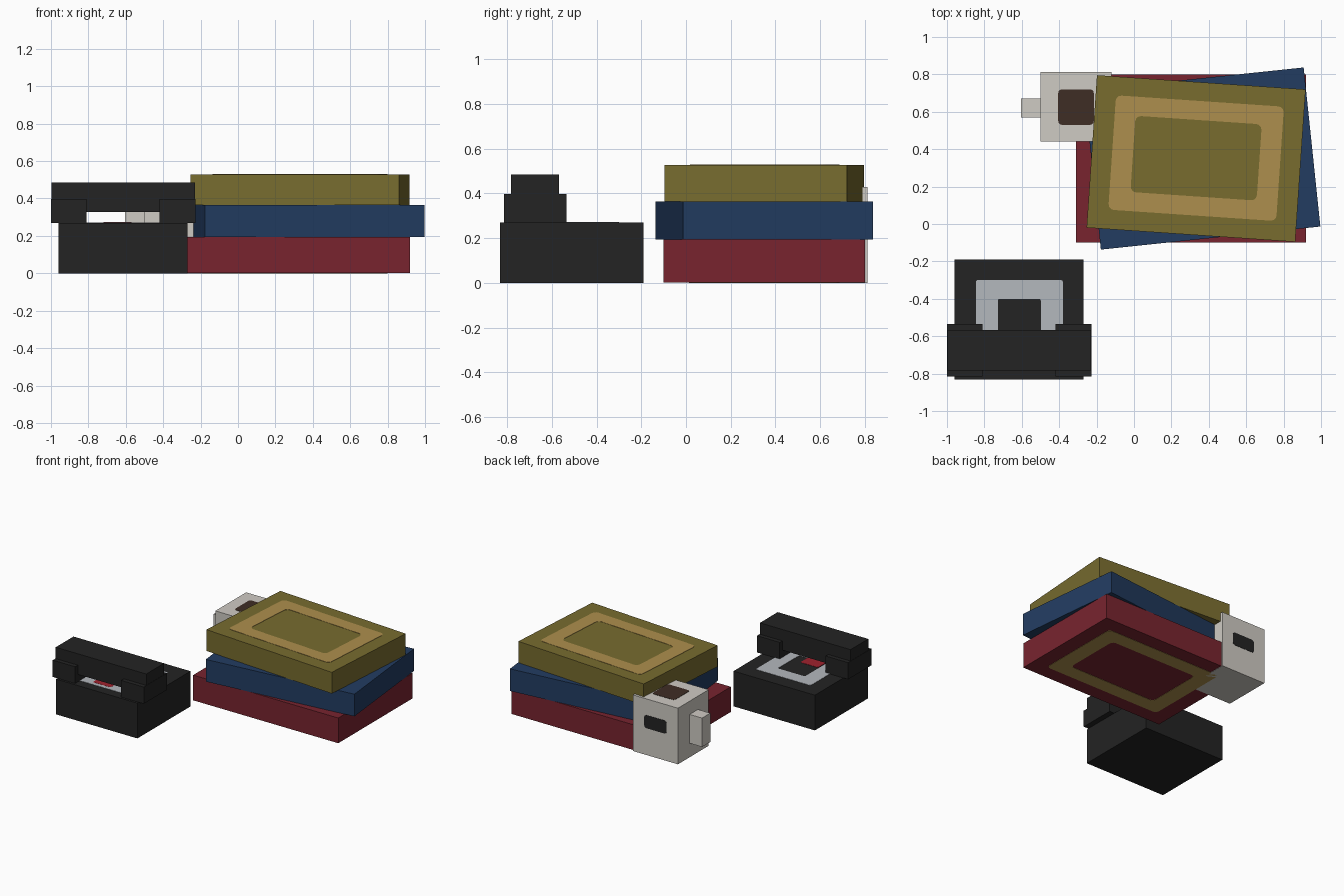
import bpy, bmesh
from math import radians, cos, sin, pi

cube = bpy.data.objects.get("Cube")
if cube:
    bpy.data.objects.remove(cube, do_unlink=True)


def material(name, hex_code):
    rgb = [int(hex_code[i:i + 2], 16) / 255 for i in (0, 2, 4)]
    lin = [c / 12.92 if c < 0.04 else ((c + 0.055) / 1.055) ** 2.4 for c in rgb]
    m = bpy.data.materials.new(name)
    m.use_nodes = True
    m.diffuse_color = (*lin, 1)
    m.node_tree.nodes["Principled BSDF"].inputs["Base Color"].default_value = (*lin, 1)
    return m


RED = material("dark_red", "78242F")
BLUE = material("navy_blue", "223C61")
OLIVE = material("olive", "786C2F")
TAN = material("tan", "AE8F4D")
BLACK = material("black", "232323")
SILVER = material("silver_grey", "B4B8BE")
CERAMIC = material("warm_white", "CFCBC4")
COFFEE = material("coffee_brown", "3E2D25")
LABEL = material("label_red", "A0222E")


def finish(name, bm, mat, loc, rot=(0, 0, 0)):
    bmesh.ops.recalc_face_normals(bm, faces=bm.faces)
    mesh = bpy.data.meshes.new(name)
    bm.to_mesh(mesh)
    bm.free()
    mesh.materials.append(mat)
    ob = bpy.data.objects.new(name, mesh)
    ob.location = loc
    ob.rotation_euler = [radians(a) for a in rot]
    bpy.context.collection.objects.link(ob)
    return ob


def box(name, mat, x, y, z, turn=0):
    """Box from its low and high limits, turned about its own centre."""
    bm = bmesh.new()
    bmesh.ops.create_cube(bm, size=1)
    bmesh.ops.scale(bm, verts=bm.verts, vec=[b - a for a, b in (x, y, z)])
    return finish(name, bm, mat, [(a + b) / 2 for a, b in (x, y, z)], (0, 0, turn))


def rounded(bm, w, h, r):
    """Loop of vertices around a rectangle with rounded corners."""
    verts = []
    for k, (sx, sy) in enumerate(((1, 1), (-1, 1), (-1, -1), (1, -1))):
        for i in range(4):
            a = (k + i / 3) * pi / 2
            verts.append(bm.verts.new((sx * (w / 2 - r) + r * cos(a),
                                       sy * (h / 2 - r) + r * sin(a), 0)))
    return verts


def plate(name, mat, size, loc, rot=(0, 0, 0), hole=None, r=0.02, thick=0.002):
    """Thin rounded plate, or a frame when a hole size is given."""
    bm = bmesh.new()
    outer = rounded(bm, *size, r)
    if hole:
        inner = rounded(bm, *hole, r)
        n = len(outer)
        for i in range(n):
            j = (i + 1) % n
            bm.faces.new((outer[i], outer[j], inner[j], inner[i]))
    else:
        bm.faces.new(outer)
    ext = bmesh.ops.extrude_face_region(bm, geom=bm.faces[:])
    moved = [v for v in ext["geom"] if isinstance(v, bmesh.types.BMVert)]
    bmesh.ops.translate(bm, verts=moved, vec=(0, 0, thick))
    return finish(name, bm, mat, loc, rot)


# Stack of three books
def book(name, mat, centre, size, z, turn):
    cx, cy = centre
    w, h = size
    box(name, mat, (cx - w / 2, cx + w / 2), (cy - h / 2, cy + h / 2), z, turn)


def cover_frame(name, centre, size, z, turn):
    w, h = size
    plate(name, TAN, (w * 0.805, h * 0.75), (*centre, z), (0, 0, turn),
          hole=(w * 0.605, h * 0.5), r=0.03)


book("bottom_book", RED, (0.305, 0.35), (1.23, 0.9), (0.002, 0.195), 0)
book("middle_book", BLUE, (0.365, 0.35), (1.18, 0.855), (0.195, 0.365), 6)
book("top_book", OLIVE, (0.332, 0.35), (1.118, 0.817), (0.365, 0.528), -3.9)
cover_frame("top_book_frame", (0.332, 0.352), (1.118, 0.817), 0.528, -3.9)
cover_frame("bottom_book_frame", (0.305, 0.35), (1.23, 0.9), 0, 0)

# Square mug with handle, drink and badge
box("mug_body", CERAMIC, (-0.5, -0.12), (0.44, 0.812), (0, 0.43))
box("mug_handle", CERAMIC, (-0.605, -0.49), (0.57, 0.67), (0.107, 0.328))
plate("mug_drink", COFFEE, (0.19, 0.19), (-0.31, 0.625, 0.43))
plate("mug_badge", BLACK, (0.19, 0.1), (-0.31, 0.812, 0.256), (-90, 0, 0))

# Desk telephone
MID = -0.613
box("phone_base", BLACK, (-0.96, -0.27), (-0.832, -0.19), (0, 0.27))
box("handset_grip", BLACK, (-0.998, -0.23), (-0.782, -0.567), (0.327, 0.485))
for side, x in (("right", (-1, -0.81)), ("left", (-0.42, -0.228))):
    box("handset_end_" + side, BLACK, x, (-0.815, -0.535), (0.27, 0.398))
plate("phone_dial_frame", SILVER, (0.465, 0.46), (MID, -0.53, 0.27),
      hole=(0.23, 0.18 + 0.08), r=0.01)
plate("phone_label", LABEL, (0.15, 0.16), (-0.645, -0.65, 0.271), r=0.01)
